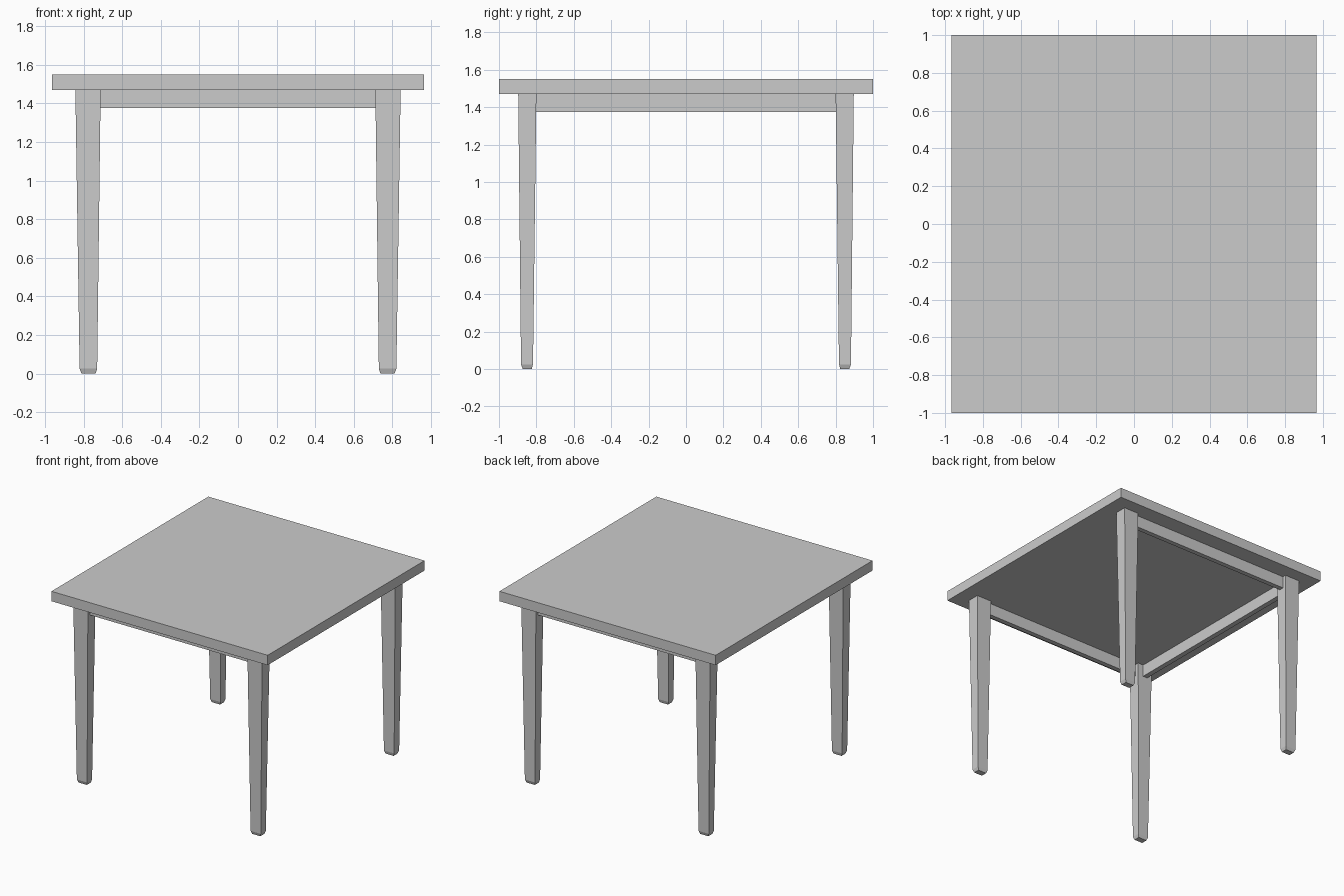
import bpy, bmesh

if "Cube" in bpy.data.objects:
    bpy.data.objects.remove(bpy.data.objects["Cube"])


def finish(name, bm):
    bmesh.ops.recalc_face_normals(bm, faces=bm.faces)
    mesh = bpy.data.meshes.new(name)
    bm.to_mesh(mesh)
    bm.free()
    obj = bpy.data.objects.new(name, mesh)
    bpy.context.collection.objects.link(obj)
    return obj


def loft(name, levels):
    """Stack rectangles (x0, x1, y0, y1, z) into a closed solid."""
    bm = bmesh.new()
    rings = [[bm.verts.new((x, y, z)) for x, y in
              ((x0, y0), (x1, y0), (x1, y1), (x0, y1))]
             for x0, x1, y0, y1, z in levels]
    for a, b in zip(rings, rings[1:]):
        for i in range(4):
            j = (i + 1) % 4
            bm.faces.new((a[i], a[j], b[j], b[i]))
    bm.faces.new(rings[0])
    bm.faces.new(rings[-1])
    return finish(name, bm)


def box(name, x0, x1, y0, y1, z0, z1):
    return loft(name, [(x0, x1, y0, y1, z0), (x0, x1, y0, y1, z1)])


# Table top
TOP_Z = 1.47
box("table_top", -0.965, 0.965, -1, 1, TOP_Z, 1.55)

# Tapered legs with chamfered feet: (inner x, outer x, inner y, outer y, z)
LEG = [(0.738, 0.811, 0.825, 0.873, 0.0),
       (0.73, 0.821, 0.818, 0.882, 0.025),
       (0.712, 0.843, 0.80, 0.897, TOP_Z)]
for sy, depth in ((-1, "front"), (1, "back")):
    for sx, side in ((-1, "left"), (1, "right")):
        loft(f"{depth}_{side}_leg",
             [(sx * a, sx * b, sy * c, sy * d, z) for a, b, c, d, z in LEG])

# Aprons on the front, back and left; the right side is open
APRON_Z = 1.375
for sy, name in ((-1, "front_apron"), (1, "back_apron")):
    box(name, -0.725, 0.725, sy * 0.83, sy * 0.868, APRON_Z, TOP_Z)
box("left_apron", -0.80, -0.76, -0.81, 0.81, APRON_Z, TOP_Z)
